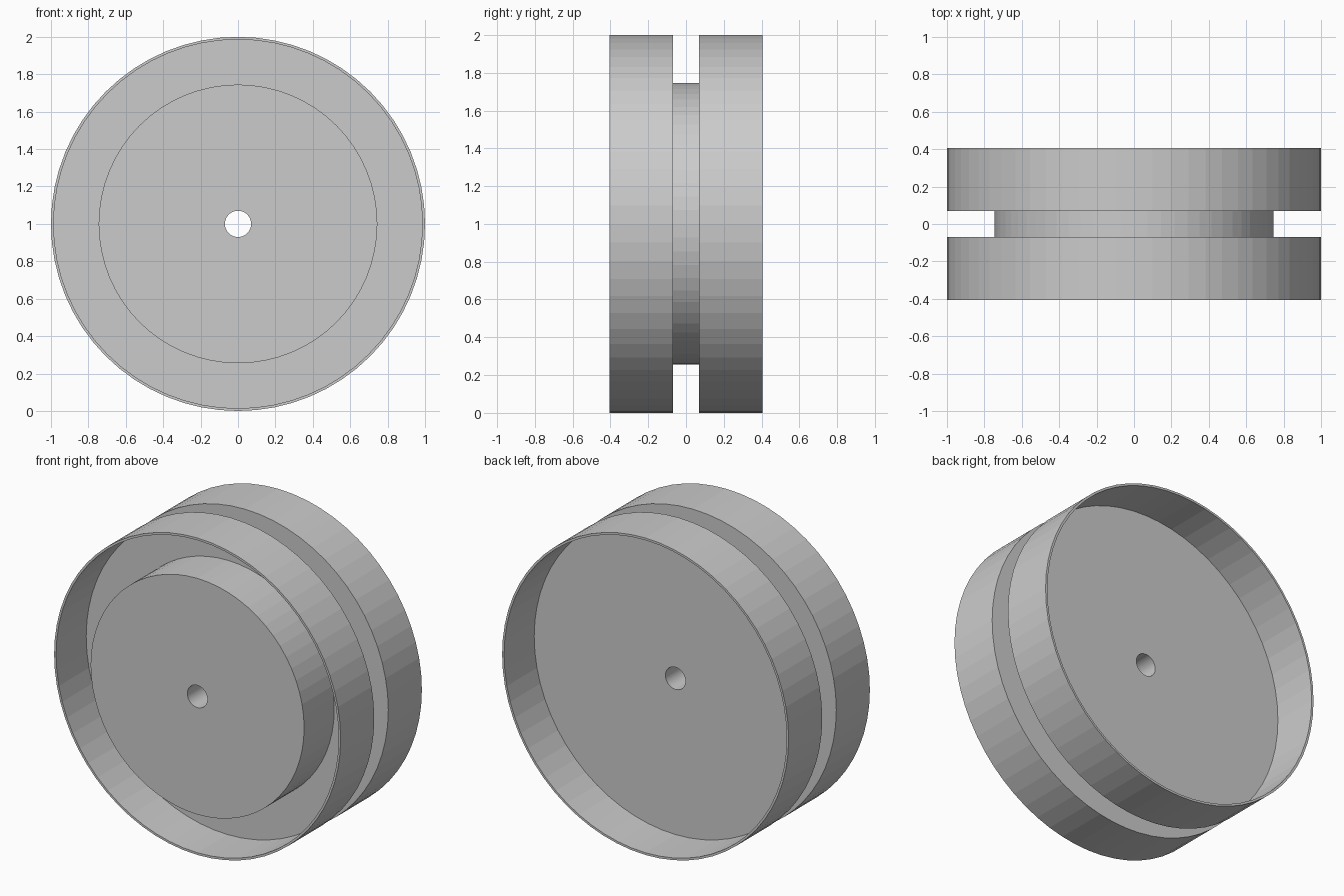
import bpy, bmesh
from math import cos, sin, tau

if "Cube" in bpy.data.objects:
    bpy.data.objects.remove(bpy.data.objects["Cube"])

SEGMENTS = 64
HALF_WIDTH = 0.405
R_OUT, R_IN, R_HUB, R_BORE = 1.0, 0.986, 0.745, 0.07
GROOVE, WEB = 0.07, 0.105   # half widths of belt groove and centre web


def lathe(name, profile, centre_z):
    """Revolve a closed (radius, y) profile around the y axis."""
    bm = bmesh.new()
    rings = []
    for i in range(SEGMENTS):
        a = tau * i / SEGMENTS
        rings.append([bm.verts.new((r * cos(a), y, r * sin(a))) for r, y in profile])
    n = len(profile)
    for i in range(SEGMENTS):
        a, b = rings[i], rings[(i + 1) % SEGMENTS]
        for j in range(n):
            k = (j + 1) % n
            bm.faces.new((a[j], a[k], b[k], b[j]))
    bmesh.ops.recalc_face_normals(bm, faces=bm.faces)
    mesh = bpy.data.meshes.new(name)
    bm.to_mesh(mesh)
    bm.free()
    obj = bpy.data.objects.new(name, mesh)
    obj.location.z = centre_z
    bpy.context.collection.objects.link(obj)
    return obj


# Grooved wheel: raised hub in the front recess, open recess at the back
lathe("grooved_wheel", [
    (R_BORE, -HALF_WIDTH), (R_HUB, -HALF_WIDTH),    # hub face
    (R_HUB, -WEB), (R_IN, -WEB),                    # front recess
    (R_IN, -HALF_WIDTH), (R_OUT, -HALF_WIDTH),      # front rim
    (R_OUT, -GROOVE), (R_HUB, -GROOVE),             # outer groove
    (R_HUB, GROOVE), (R_OUT, GROOVE),
    (R_OUT, HALF_WIDTH), (R_IN, HALF_WIDTH),        # back rim
    (R_IN, WEB), (R_BORE, WEB),                     # back recess and bore
], R_OUT)
